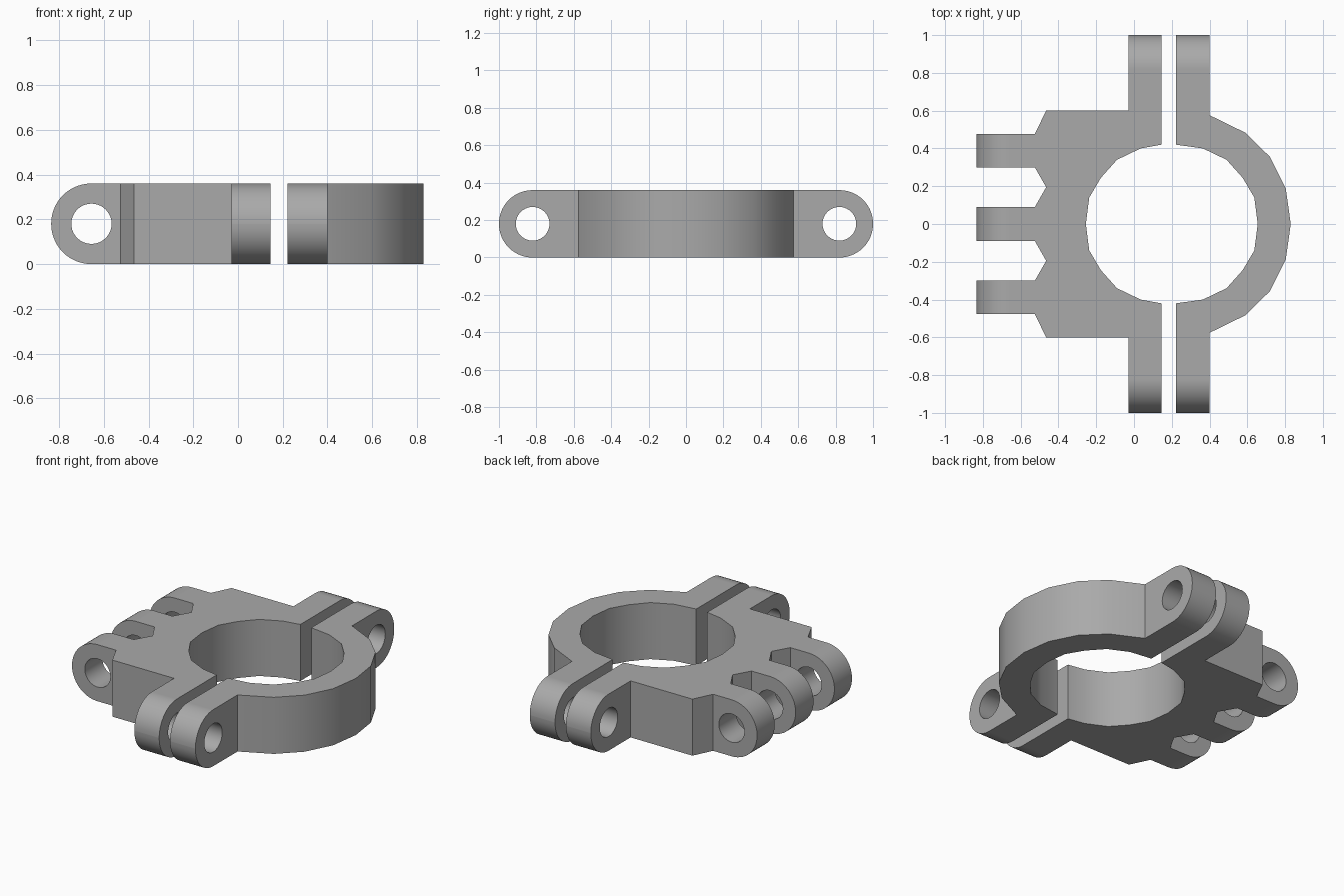
import bpy
import bmesh
import math

HEIGHT = 0.36
HALF = HEIGHT / 2
RING_X = 0.2        # centre of the clamped bore
HOLE_RADIUS = 0.09
EAR_END = 1.0
FINGER_END = -0.835

if "Cube" in bpy.data.objects:
    bpy.data.objects.remove(bpy.data.objects["Cube"], do_unlink=True)

grey = bpy.data.materials.new("plain grey")
grey.use_nodes = True
grey.diffuse_color = (0.4, 0.4, 0.4, 1)
grey.node_tree.nodes["Principled BSDF"].inputs["Base Color"].default_value = (0.4, 0.4, 0.4, 1)


def mirrored(points):
    """Close a y >= 0 outline with its reflection across the x axis."""
    return points + [(x, -y) for x, y in reversed(points) if y > 0]


def clamp_part(name, outline):
    """Extrude a plan outline and round its lug ends."""
    bm = bmesh.new()
    face = bm.faces.new([bm.verts.new((x, y, 0)) for x, y in outline])
    top = bmesh.ops.extrude_face_region(bm, geom=[face])["geom"]
    bmesh.ops.translate(bm, vec=(0, 0, HEIGHT),
                        verts=[g for g in top if isinstance(g, bmesh.types.BMVert)])
    bmesh.ops.recalc_face_normals(bm, faces=bm.faces[:])

    def is_lug_end(edge):
        a, b = (v.co for v in edge.verts)
        if abs(a.z - b.z) > 0.01:
            return False
        ear = all(abs(abs(p.y) - EAR_END) < 0.001 for p in (a, b))
        finger = all(abs(p.x - FINGER_END) < 0.001 for p in (a, b))
        return ear or finger

    bmesh.ops.bevel(bm, geom=[e for e in bm.edges if is_lug_end(e)], offset=HALF - 0.001,
                    segments=14, profile=0.5, affect='EDGES')
    mesh = bpy.data.meshes.new(name)
    bm.to_mesh(mesh)
    bm.free()
    mesh.materials.append(grey)
    part = bpy.data.objects.new(name, mesh)
    bpy.context.collection.objects.link(part)
    return part


def drill(part, location, rotation, depth):
    """Cut a bolt hole through a part."""
    bpy.ops.mesh.primitive_cylinder_add(vertices=40, radius=HOLE_RADIUS, depth=depth,
                                        location=location, rotation=rotation)
    cutter = bpy.context.object
    cutter.hide_render = True
    cutter.data.materials.append(grey)
    bpy.context.view_layer.objects.active = part
    cut = part.modifiers.new("bolt hole", 'BOOLEAN')
    cut.operation = 'DIFFERENCE'
    cut.solver = 'EXACT'
    cut.object = cutter
    bpy.ops.object.modifier_apply(modifier=cut.name)
    bpy.data.objects.remove(cutter, do_unlink=True)


# Bore outline as offsets from the ring centre, widest point first
bore = [(0.455, 0), (0.437, 0.14), (0.375, 0.245), (0.29, 0.34), (0.165, 0.4)]

# Outer half: ring arc with two bolt ears
ring = [(0.83, 0), (0.803, 0.19), (0.719, 0.356), (0.59, 0.483), (0.4, 0.576)]
upper = ring + [(0.4, EAR_END), (0.222, EAR_END), (0.222, 0.42)]
upper += [(RING_X + x, y) for x, y in reversed(bore)]
outer_half = clamp_part("outer_half", upper + [(x, -y) for x, y in reversed(upper[1:-1])])

# Mount half: block with two bolt ears and three hinge fingers
bore_left = [(RING_X - x, y) for x, y in bore]
edge = bore_left + [(0.145, 0.42), (0.145, EAR_END), (-0.03, EAR_END), (-0.03, 0.6),
                    (-0.465, 0.6), (-0.525, 0.477), (FINGER_END, 0.477), (FINGER_END, 0.3),
                    (-0.525, 0.3), (-0.465, 0.195), (-0.525, 0.09), (FINGER_END, 0.09)]
mount_half = clamp_part("mount_half", mirrored(edge))

# Bolt holes through the ears, then the hinge pin hole through the fingers
for half in (outer_half, mount_half):
    for side in (-1, 1):
        drill(half, (0.185, side * (EAR_END - HALF), HALF), (0, math.pi / 2, 0), 0.6)
drill(mount_half, (FINGER_END + HALF, 0, HALF), (math.pi / 2, 0, 0), 1.4)

# Smooth the curves and keep flat faces clean
for half in (outer_half, mount_half):
    bpy.ops.object.select_all(action='DESELECT')
    half.select_set(True)
    bpy.context.view_layer.objects.active = half
    bpy.ops.object.shade_smooth_by_angle(angle=math.radians(25))
    half.modifiers.new("clean shading", 'WEIGHTED_NORMAL').keep_sharp = True
